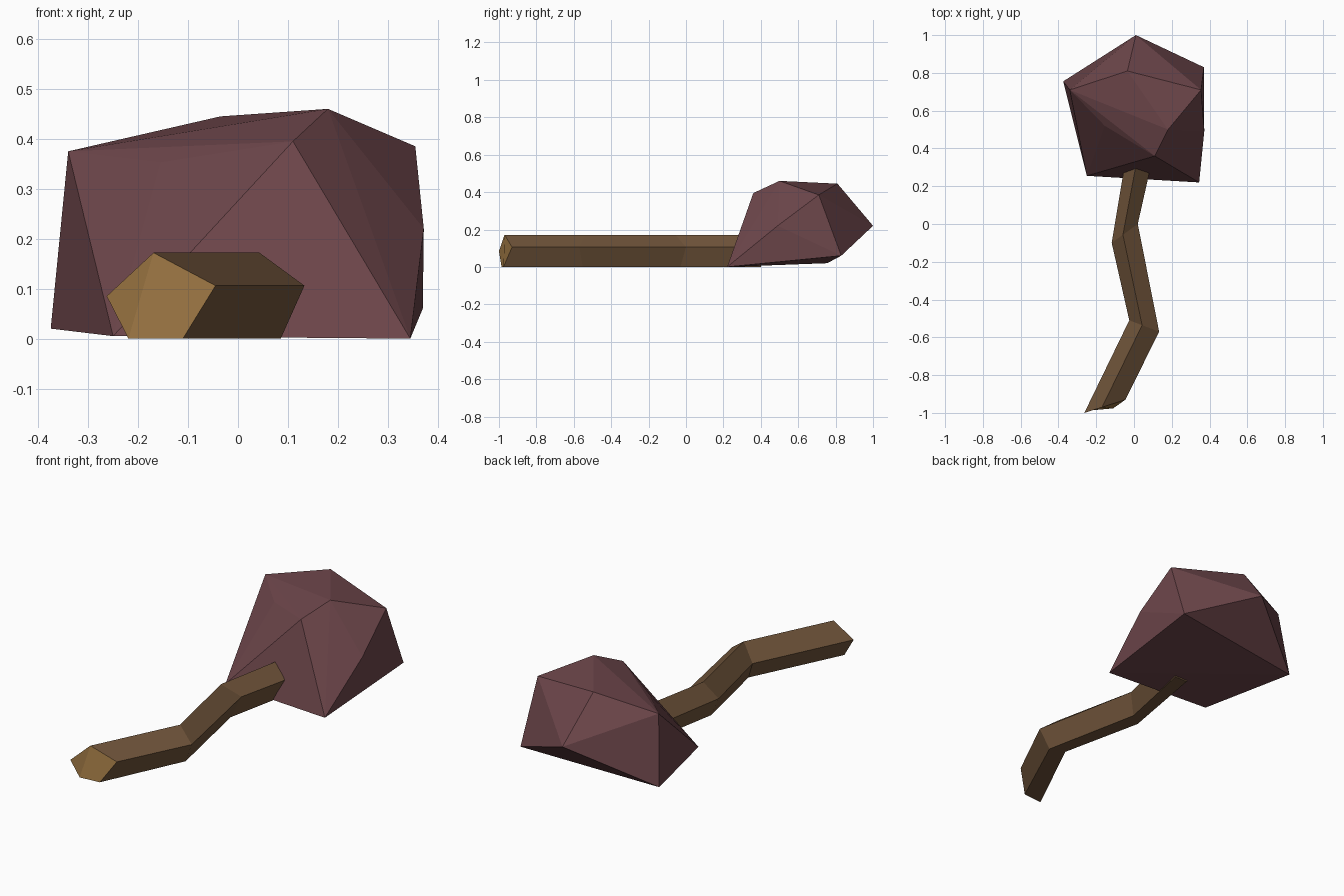
import bpy
import bmesh
from mathutils import Vector

default_cube = bpy.data.objects.get("Cube")
if default_cube:
    bpy.data.objects.remove(default_cube, do_unlink=True)


def make_material(name, colour):
    material = bpy.data.materials.new(name)
    material.use_nodes = True
    material.diffuse_color = (*colour, 1)
    shader = material.node_tree.nodes["Principled BSDF"]
    shader.inputs["Base Color"].default_value = (*colour, 1)
    return material


def finish_object(bm, name, materials):
    bmesh.ops.recalc_face_normals(bm, faces=bm.faces[:])
    mesh = bpy.data.meshes.new(name)
    bm.to_mesh(mesh)
    bm.free()
    for material in materials:
        mesh.materials.append(material)
    part = bpy.data.objects.new(name, mesh)
    bpy.context.collection.objects.link(part)
    return part


stone = make_material("dusky purple stone", (.15, .06, .068))
bark = make_material("brown bark", (.16, .088, .042))
cut_wood = make_material("light cut wood", (.37, .2, .062))

# Stone head: the convex hull of twelve irregular corners
base_corners = [(.345, .22, 0), (-.25, .255, .005), (-.375, .755, .02), (.37, .83, .06)]
middle_corners = [(.372, .49, .22), (.01, 1, .22)]
upper_corners = [(.11, .36, .395), (-.155, .52, .353), (-.34, .71, .375),
                 (-.035, .81, .445), (.355, .71, .385), (.18, .5, .46)]
bm = bmesh.new()
for corner in base_corners + middle_corners + upper_corners:
    bm.verts.new(corner)
bmesh.ops.convex_hull(bm, input=bm.verts[:])
finish_object(bm, "stone_head", [stone])

# Crooked branch: a five-sided section swept through mitred stations
# Each station holds the left and right ends of the section
stations = [((-.263, -1), (-.045, -.93)), ((-.025, -.51), (.133, -.57)),
            ((-.118, -.1), (.02, 0)), ((-.035, .4), (.11, .4))]
# Fraction across the section, then height
section = [(0, .085), (.43, .172), (1, .106), (.7, 0), (.2, 0)]

bm = bmesh.new()
rings = []
for left, right in stations:
    start, end = Vector((*left, 0)), Vector((*right, 0))
    ring = []
    for across, height in section:
        point = start.lerp(end, across)
        point.z = height
        ring.append(bm.verts.new(point))
    rings.append(ring)
rings[0][3].co.y -= .025

for near, far in zip(rings, rings[1:]):
    for i in range(len(section)):
        j = (i + 1) % len(section)
        bm.faces.new((near[i], near[j], far[j], far[i]))
bm.faces.new(rings[-1])

# Cut end of the branch, folded into two facets
side, ridge, outer, foot_outer, foot_inner = rings[0]
for corners in ((side, ridge, foot_inner), (ridge, outer, foot_outer, foot_inner)):
    facet = bm.faces.new(corners)
    facet.material_index = 1
finish_object(bm, "branch_handle", [bark, cut_wood])
